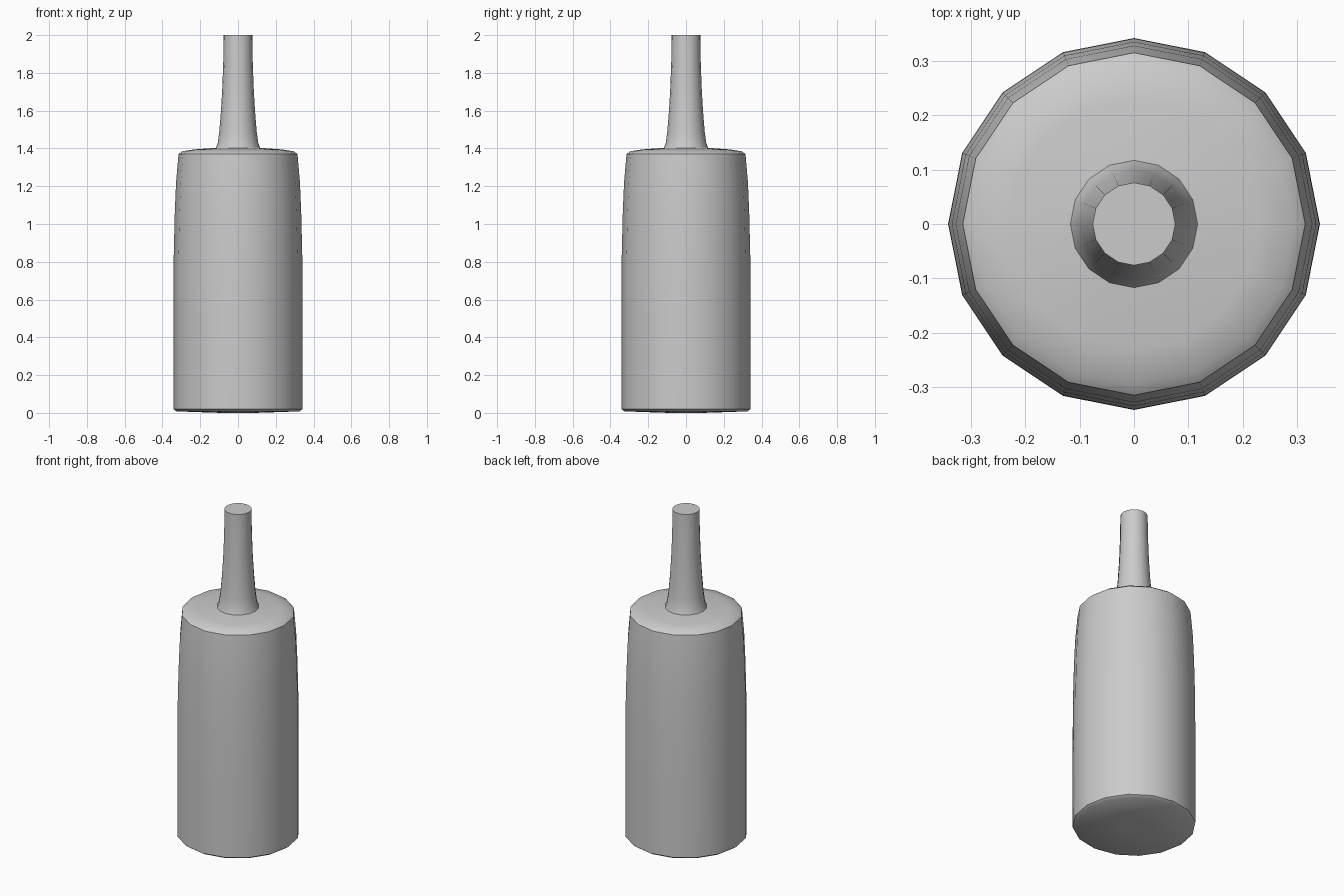
import bpy, bmesh, math

if "Cube" in bpy.data.objects:
    bpy.data.objects.remove(bpy.data.objects["Cube"])

SIDES = 16


def lathe(name, profile):
    """Revolve (radius, z) points around z and cap both ends."""
    bm = bmesh.new()
    rings = []
    for r, z in profile:
        rings.append([bm.verts.new((r * math.cos(2 * math.pi * i / SIDES),
                                    r * math.sin(2 * math.pi * i / SIDES), z))
                      for i in range(SIDES)])
    for low, high in zip(rings, rings[1:]):
        for i in range(SIDES):
            j = (i + 1) % SIDES
            bm.faces.new((low[i], low[j], high[j], high[i]))
    bm.faces.new(rings[0][::-1])
    bm.faces.new(rings[-1])
    mesh = bpy.data.meshes.new(name)
    bm.to_mesh(mesh)
    bm.free()
    obj = bpy.data.objects.new(name, mesh)
    bpy.context.collection.objects.link(obj)
    bpy.ops.object.select_all(action='DESELECT')
    obj.select_set(True)
    bpy.context.view_layer.objects.active = obj
    bpy.ops.object.shade_smooth_by_angle(angle=math.radians(35))
    return obj


# Bottle: base, body, rounded shoulder and flared slim neck in one profile
lathe("bottle", [
    (0.09, 0.0), (0.325, 0.008), (0.342, 0.02),
    (0.342, 0.50), (0.341, 0.80), (0.335, 1.05), (0.328, 1.22), (0.315, 1.37),
    (0.295, 1.385), (0.23, 1.395), (0.117, 1.403),
    (0.107, 1.43), (0.099, 1.49), (0.090, 1.60), (0.083, 1.72),
    (0.078, 1.86), (0.076, 2.0),
])
